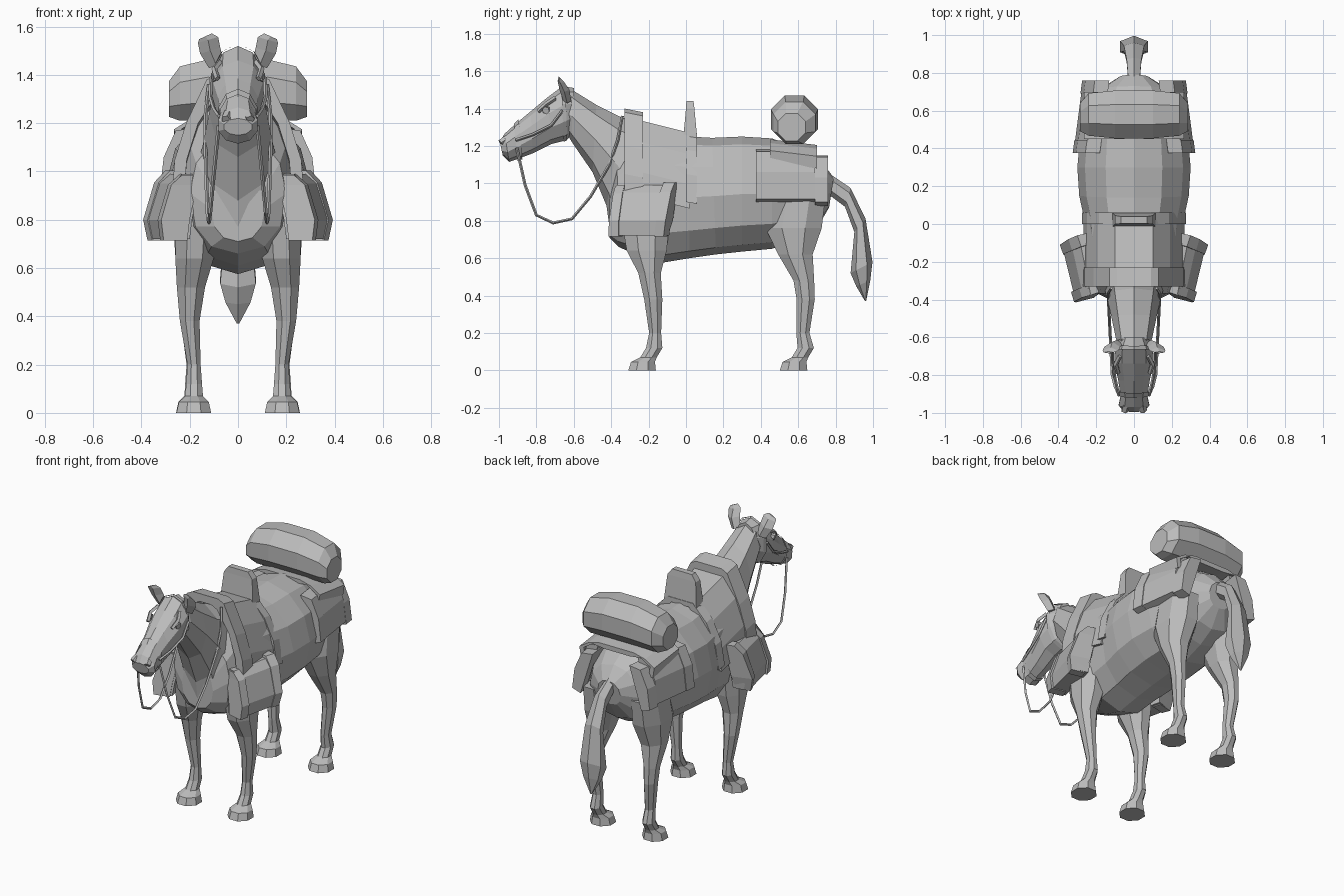
import bpy, bmesh, math
from mathutils import Vector

grey = bpy.data.materials.new("plain grey")
grey.diffuse_color = (0.5, 0.5, 0.5, 1)


def loft(name, rings, caps=True):
    """Skin a list of equal-length point rings and cap both ends."""
    bm = bmesh.new()
    rows = [[bm.verts.new(p) for p in r] for r in rings]
    n = len(rows[0])
    for a, b in zip(rows, rows[1:]):
        for i in range(n):
            bm.faces.new((a[i], a[(i + 1) % n], b[(i + 1) % n], b[i]))
    if caps:
        bm.faces.new(rows[0][::-1])
        bm.faces.new(rows[-1])
    bmesh.ops.recalc_face_normals(bm, faces=bm.faces)
    me = bpy.data.meshes.new(name)
    bm.to_mesh(me)
    bm.free()
    me.materials.append(grey)
    ob = bpy.data.objects.new(name, me)
    bpy.context.collection.objects.link(ob)
    return ob


def sections(name, rows, n=10, power=1.0, caps=True):
    """Rows: top y, top z, bottom y, bottom z, half width. Power < 1 squares the lower half."""
    def bend(v, p):
        return math.copysign(abs(v) ** p, v)
    rings = []
    for yt, zt, yb, zb, w in rows:
        ring = []
        for i in range(n):
            a = 2 * math.pi * i / n
            p = power if math.cos(a) < -0.01 else 1.0
            k = (1 + bend(math.cos(a), p)) / 2
            ring.append((w * bend(math.sin(a), p), yb + (yt - yb) * k, zb + (zt - zb) * k))
        rings.append(ring)
    return loft(name, rings, caps)


def leg(name, rows, s, n=8):
    """Rows: z, x, y, x radius, y radius."""
    angles = [2 * math.pi * (i + 0.5) / n for i in range(n)]
    return loft(name, [[(s * (x + 1.05 * rx * math.cos(a)), y + 1.05 * ry * math.sin(a), z)
                        for a in angles] for z, x, y, rx, ry in rows])


def tube(name, pts, r, n=4):
    pts = [Vector(p) for p in pts]
    rings = []
    for i, p in enumerate(pts):
        d = (pts[min(i + 1, len(pts) - 1)] - pts[max(i - 1, 0)]).normalized()
        u = (Vector((1, 0, 0)) - d * d.x).normalized()
        v = d.cross(u)
        rings.append([p + r * (u * math.cos(2 * math.pi * k / n) + v * math.sin(2 * math.pi * k / n))
                      for k in range(n)])
    return loft(name, rings)


def drape(name, half, y0, y1, dz=0.0, t=0.03):
    """Thick strip over the back; half profile runs from top to lower edge."""
    outer = [(-x, z) for x, z in half[::-1]] + list(half)
    inner = [(x - t if x > 0 else x + t, z - (t if abs(x) < 0.2 else 0)) for x, z in outer[::-1]]
    prof = outer + inner
    return loft(name, [[(x, y0, z) for x, z in prof], [(x, y1, z + dz) for x, z in prof]])


# Horse body, neck, head and tail
sections("body", [
    (-0.41, 0.98, -0.41, 0.71, 0.11), (-0.37, 1.16, -0.36, 0.66, 0.20),
    (-0.25, 1.31, -0.25, 0.61, 0.24), (-0.13, 1.275, -0.13, 0.575, 0.25),
    (0.02, 1.25, 0.02, 0.60, 0.262), (0.14, 1.243, 0.16, 0.62, 0.29),
    (0.30, 1.25, 0.30, 0.635, 0.30), (0.46, 1.24, 0.46, 0.65, 0.285),
    (0.62, 1.18, 0.60, 0.70, 0.25), (0.73, 1.11, 0.70, 0.76, 0.18),
    (0.79, 1.03, 0.765, 0.87, 0.08)], 12, 0.87)
sections("neck", [
    (-0.25, 1.335, -0.41, 0.77, 0.16), (-0.34, 1.35, -0.425, 0.88, 0.145),
    (-0.48, 1.42, -0.50, 1.06, 0.12), (-0.61, 1.50, -0.61, 1.22, 0.095),
    (-0.65, 1.49, -0.64, 1.27, 0.08)], 8, caps=False)
sections("head", [
    (-0.60, 1.51, -0.60, 1.27, 0.075), (-0.66, 1.52, -0.64, 1.23, 0.105),
    (-0.74, 1.46, -0.72, 1.21, 0.11), (-0.83, 1.385, -0.82, 1.16, 0.088),
    (-0.92, 1.31, -0.90, 1.13, 0.074), (-0.97, 1.265, -0.945, 1.115, 0.085),
    (-0.995, 1.22, -0.98, 1.15, 0.06)])
sections("tail", [
    (0.77, 1.05, 0.75, 0.95, 0.035), (0.88, 0.975, 0.85, 0.875, 0.045),
    (0.96, 0.81, 0.90, 0.74, 0.062), (0.997, 0.58, 0.88, 0.52, 0.085),
    (0.985, 0.48, 0.91, 0.45, 0.06), (0.963, 0.37, 0.957, 0.37, 0.006)], 6)

FRONT = [(0.90, 0.17, -0.21, 0.06, 0.10), (0.78, 0.175, -0.215, 0.088, 0.13),
         (0.64, 0.18, -0.21, 0.082, 0.11),
         (0.52, 0.195, -0.195, 0.06, 0.062), (0.38, 0.20, -0.175, 0.042, 0.05),
         (0.20, 0.182, -0.165, 0.028, 0.033), (0.12, 0.182, -0.17, 0.034, 0.045),
         (0.07, 0.182, -0.20, 0.038, 0.045), (0.045, 0.183, -0.23, 0.064, 0.066),
         (0.0, 0.183, -0.235, 0.074, 0.076)]
HIND = [(0.92, 0.17, 0.60, 0.09, 0.15), (0.76, 0.17, 0.575, 0.10, 0.155),
        (0.62, 0.185, 0.585, 0.075, 0.095), (0.48, 0.20, 0.63, 0.045, 0.057),
        (0.38, 0.20, 0.64, 0.038, 0.05), (0.20, 0.185, 0.625, 0.029, 0.036),
        (0.12, 0.185, 0.64, 0.035, 0.045), (0.07, 0.185, 0.61, 0.038, 0.045),
        (0.045, 0.185, 0.58, 0.064, 0.066), (0.0, 0.185, 0.575, 0.074, 0.076)]

# Saddle: seat panel, raised pommel, rear strap and cantle
drape("saddle_panel", [(0.10, 1.335), (0.19, 1.22), (0.25, 1.06), (0.268, 0.93)], -0.24, 0.02, -0.065)
drape("pommel", [(0.09, 1.40), (0.13, 1.38), (0.215, 1.20), (0.262, 1.05), (0.27, 0.95)],
      -0.33, -0.23, -0.02, 0.05)
drape("rear_strap", [(0.09, 1.278), (0.185, 1.18), (0.25, 1.05), (0.275, 0.90)], 0.0, 0.06, -0.01)
loft("cantle", [[(sx * w, y, z) for sx, y in ((-1, a), (1, a), (1, b), (-1, b))]
                for z, w, a, b in ((1.24, 0.115, -0.015, 0.06), (1.40, 0.10, 0.0, 0.045),
                                   (1.44, 0.07, 0.002, 0.04))])

# Pack base and bed roll over the rump
drape("pack_base", [(0.12, 1.235), (0.20, 1.215), (0.265, 1.175), (0.255, 1.11)], 0.45, 0.70, -0.03)
loft("bed_roll", [[(x, yc + r * math.cos(a), zc + r * math.sin(a))
                   for a in [2 * math.pi * (i + 0.5) / 8 for i in range(8)]]
                  for x, r, yc, zc in ((-0.286, 0.08, 0.565, 1.30), (-0.24, 0.122, 0.58, 1.323),
                                       (-0.10, 0.137, 0.58, 1.343), (0.10, 0.137, 0.58, 1.343),
                                       (0.24, 0.122, 0.58, 1.323), (0.286, 0.08, 0.565, 1.30))])

for s, side in ((1, "right"), (-1, "left")):
    leg("front_leg_" + side, FRONT, s)
    leg("hind_leg_" + side, HIND, s)

    # Ears, eyes and brows
    loft("ear_" + side, [[(s * (x + dx * w), y + dy, z - dx * 0.012)
                          for dx, dy in ((-1, 0), (0, -d), (1, 0), (0, d))]
                         for x, y, z, w, d in ((0.09, -0.635, 1.44, 0.03, 0.022),
                                               (0.115, -0.65, 1.50, 0.042, 0.026),
                                               (0.124, -0.67, 1.545, 0.042, 0.016),
                                               (0.135, -0.68, 1.56, 0.026, 0.005))])
    tube("eye_" + side, [(s * 0.085, -0.745, 1.395), (s * 0.106, -0.75, 1.39)], 0.02, 6)
    tube("brow_" + side, [(s * 0.075, -0.70, 1.455), (s * 0.098, -0.745, 1.425),
                          (s * 0.085, -0.79, 1.385)], 0.012)
    tube("nostril_" + side, [(s * 0.04, -0.955, 1.24), (s * 0.05, -0.99, 1.215)], 0.02, 5)

    # Reins and cheek straps
    tube("rein_" + side, [(s * 0.08, -0.905, 1.19), (s * 0.10, -0.86, 0.99), (s * 0.115, -0.80, 0.83),
                          (s * 0.12, -0.71, 0.788), (s * 0.125, -0.61, 0.81), (s * 0.13, -0.51, 0.93),
                          (s * 0.135, -0.41, 1.10), (s * 0.135, -0.365, 1.23), (s * 0.12, -0.34, 1.36)], 0.008)
    tube("cheek_strap_" + side, [(s * 0.08, -0.91, 1.23), (s * 0.10, -0.82, 1.26), (s * 0.115, -0.72, 1.31),
                                 (s * 0.112, -0.66, 1.39)], 0.008)

    # Front pouch with raised end rims
    def pouch(name, rows):
        """Rows: z, then x,y of outer rear, outer front, inner front, inner rear."""
        loft(name, [[(s * r[i], r[i + 1], r[0]) for i in (1, 3, 5, 7)] for r in rows])
    pouch("front_pouch_" + side, [
        (0.72, 0.365, -0.12, 0.30, -0.405, 0.20, -0.38, 0.27, -0.09),
        (0.80, 0.382, -0.11, 0.31, -0.405, 0.19, -0.37, 0.26, -0.08),
        (0.95, 0.335, -0.09, 0.27, -0.38, 0.16, -0.35, 0.24, -0.06),
        (0.99, 0.29, -0.07, 0.23, -0.37, 0.14, -0.34, 0.22, -0.05)])
    pouch("pouch_rear_rim_" + side, [
        (0.715, 0.375, -0.12, 0.355, -0.17, 0.27, -0.15, 0.285, -0.10),
        (0.80, 0.393, -0.11, 0.375, -0.16, 0.25, -0.13, 0.27, -0.07),
        (0.955, 0.347, -0.08, 0.328, -0.14, 0.23, -0.11, 0.245, -0.05),
        (1.005, 0.30, -0.06, 0.28, -0.12, 0.21, -0.10, 0.23, -0.045)])
    pouch("pouch_front_rim_" + side, [
        (0.715, 0.322, -0.36, 0.308, -0.415, 0.21, -0.39, 0.23, -0.34),
        (0.80, 0.333, -0.36, 0.318, -0.412, 0.20, -0.38, 0.22, -0.33),
        (0.945, 0.290, -0.34, 0.276, -0.39, 0.17, -0.36, 0.19, -0.31),
        (0.985, 0.245, -0.33, 0.232, -0.378, 0.15, -0.35, 0.17, -0.30)])

    # Saddle bag with a raised front strap, cover and rear strap
    def bag(name, y0, y1, z0, z1, g):
        loft(name, [[(s * (x - 0.13 * (y - 0.38)), y, z) for x, z in
                     ((0.18, z1), (0.245 + g, z1 - 0.01), (0.295 + g, z1 - 0.12),
                      (0.312 + g, z0 + 0.02), (0.265, z0))] for y in (y0, y1)])
    bag("saddle_bag_" + side, 0.40, 0.74, 0.90, 1.15, 0.0)
    bag("bag_front_strap_" + side, 0.375, 0.445, 0.895, 1.18, 0.012)
    bag("bag_cover_" + side, 0.445, 0.69, 0.895, 1.18, 0.008)
    bag("bag_rear_strap_" + side, 0.69, 0.76, 0.88, 1.15, 0.012)

# Bridle bands
sections("noseband", [(-0.895, 1.342, -0.875, 1.128, 0.084), (-0.92, 1.318, -0.90, 1.12, 0.081)], caps=False)
sections("headband", [(-0.645, 1.528, -0.635, 1.23, 0.107), (-0.665, 1.528, -0.655, 1.222, 0.113)], caps=False)
